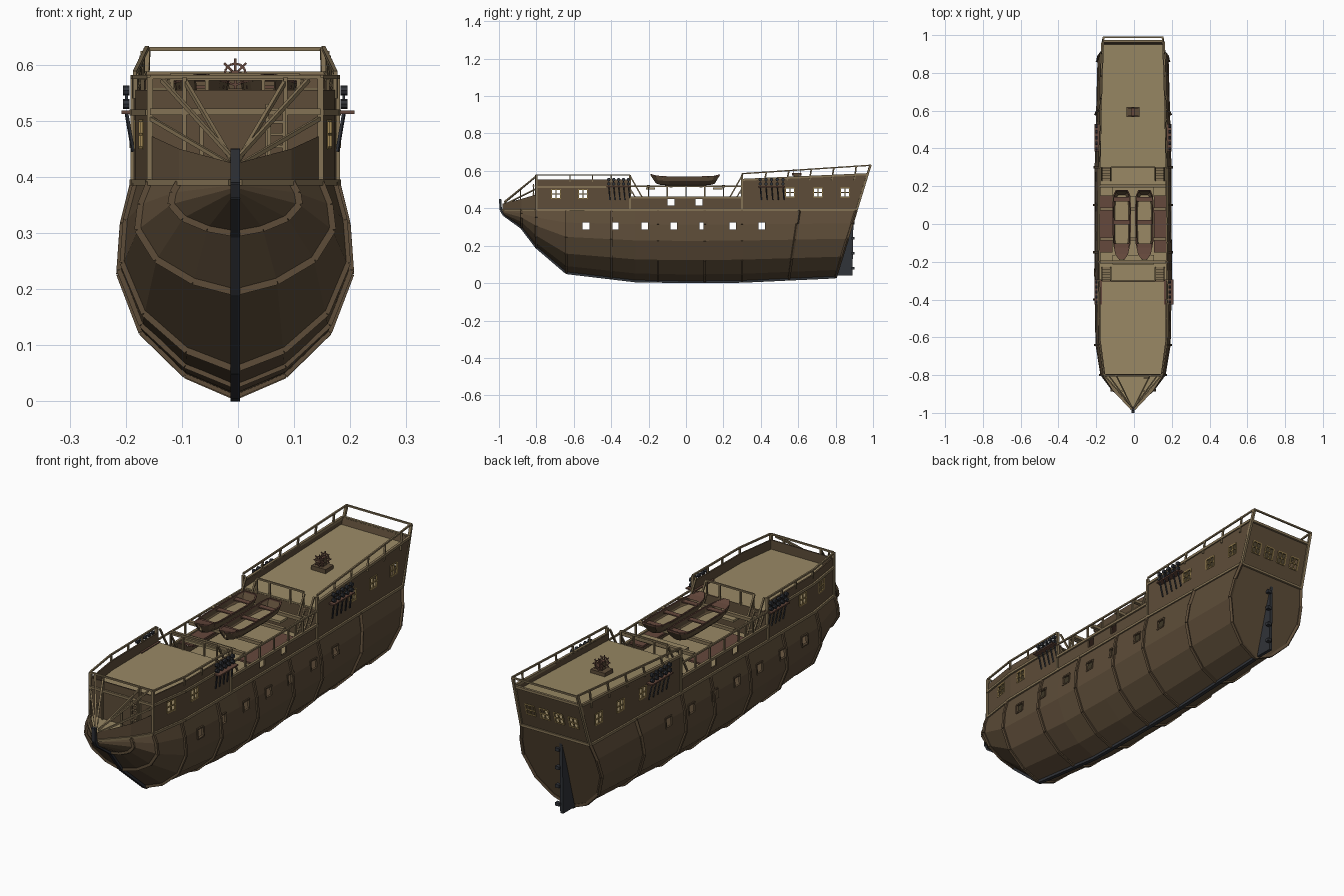
import bpy, bmesh, math
from mathutils import Vector, Matrix

if "Cube" in bpy.data.objects:
    bpy.data.objects.remove(bpy.data.objects["Cube"])

HULL = (.11, .073, .04)
DECK = (.32, .25, .13)
TRIM = (.23, .17, .09)
RED = (.13, .065, .045)
IRON = (.03, .033, .04)
GLAZE = (.36, .25, .09)
mats = {}

def new(name, bm, col):
    bmesh.ops.recalc_face_normals(bm, faces=bm.faces)
    me = bpy.data.meshes.new(name)
    bm.to_mesh(me)
    bm.free()
    ob = bpy.data.objects.new(name, me)
    bpy.context.collection.objects.link(ob)
    if col not in mats:
        mats[col] = bpy.data.materials.new("paint_%d" % len(mats))
        mats[col].diffuse_color = (*col, 1)
    me.materials.append(mats[col])
    return ob

def beams(name, pairs, w, col, h=None):
    bm = bmesh.new()
    for a, b in pairs:
        a, b = Vector(a), Vector(b)
        d = b - a
        m = Matrix.Translation((a + b) / 2) @ d.to_track_quat('Z', 'X').to_matrix().to_4x4()
        bmesh.ops.create_cube(bm, size=1, matrix=m @ Matrix.Diagonal((h or w, w, d.length, 1)))
    return new(name, bm, col)

def boxes(name, items, col):
    bm = bmesh.new()
    for x, y, z, sx, sy, sz in items:
        bmesh.ops.create_cube(bm, size=1, matrix=Matrix.Translation((x, y, z)) @ Matrix.Diagonal((sx, sy, sz, 1)))
    return new(name, bm, col)

def loft(name, rows, col, thick=0, cap=False, cutter=None):
    bm = bmesh.new()
    g = [[bm.verts.new(p) for p in r] for r in rows]
    for r, s in zip(g, g[1:]):
        for i in range(len(r) - 1):
            bm.faces.new((r[i], r[i + 1], s[i + 1], s[i]))
    if cap:
        bm.faces.new(g[-1])
    ob = new(name, bm, col)
    if thick:
        m = ob.modifiers.new("thickness", 'SOLIDIFY')
        m.thickness = thick
        m.offset = -1
    if cutter:
        m = ob.modifiers.new("openings", 'BOOLEAN')
        m.object = cutter
        m.operation = 'DIFFERENCE'
        m.solver = 'EXACT'
    return ob

def chain(pts):
    return list(zip(pts, pts[1:]))

def flip(p):
    return (-p[0], p[1], p[2])

def both(pairs):
    return pairs + [(flip(a), flip(b)) for a, b in pairs]

def lerp(table, y):
    for a, b in zip(table, table[1:]):
        if y <= b[0]:
            break
    t = (y - a[0]) / (b[0] - a[0])
    return a[1] + (b[1] - a[1]) * t

KEEL = [(-.98, .365), (-.88, .3), (-.8, .195), (-.64, .058), (-.27, .014), (0, .008), (.3, .012), (.8, .035)]
WIDTH = [(-.98, .006), (-.88, .1), (-.8, .152), (-.62, .178), (-.3, .181), (.3, .179), (.91, .166), (1, .16)]
PROFILE = [(1, .88), (.8, .97), (.57, 1), (.3, .81), (.1, .43), (0, 0)]

def w(y):
    return lerp(WIDTH, y)

def section(y, grow=0):
    k, s = lerp(KEEL, y), w(y + (.11 if y > .75 else 0)) / .88 + grow
    half = [(s * f, y + u * .11 * max(0, (y - .3) / .5), k + (.39 - k) * u - grow * (1 - u)) for u, f in PROFILE]
    return half + [flip(p) for p in half[-2::-1]]

# cutters for gun ports and windows
ports = [(y, .305, .036) for y in (-.535, -.38, -.22, -.065, .09, .25, .405)]
ports += [(-.08, .433, .036), (.07, .433, .036)]
wins = [(-.695, .476), (-.55, .476), (.555, .485), (.705, .485), (.85, .485)]
stern_wins = (-.105, -.035, .035, .105)
cut = boxes("opening_cutter", [(0, y, z, .6, s, s) for y, z, s in ports]
            + [(0, y, z, .6, .045, .045) for y, z in wins]
            + [(x, .95, .48, .04, .09, .045) for x in stern_wins], IRON)
cut.hide_render = True
cut.hide_viewport = True
cut.display_type = 'WIRE'

# lower hull, ribs, port frames
loft("hull", [section(y) for y, _ in KEEL], HULL, .007, True, cut)
ribs = []
for y in (-.88, -.8, -.64, -.4, -.15, .1, .3, .55, .8):
    ribs += chain(section(y, .001))
beams("hull_ribs", ribs, .012, HULL)
frames = []
for y, z, s in ports[:7]:
    h, x = s / 2 + .003, w(y) / .88 * .978
    c = [(x, y - h, z - h), (x, y + h, z - h), (x - .003, y + h, z + h), (x - .003, y - h, z + h)]
    frames += chain(c + c[:1])
beams("port_frames", both(frames), .006, HULL)

# keel, stem and rudder
spine = [(0, -.994, .45), (0, -.99, .39), (0, -.975, .365)] + [(0, y, max(.006, z - .004)) for y, z in KEEL[1:]]
beams("keel", chain(spine), .017, IRON, .012)
rud = [(.808, .04), (.89, .04), (.895, .33), (.9, .37)]
loft("rudder", [[(-.007, y, z) for y, z in rud[:2]], [(-.007, y, z) for y, z in rud[:1:-1]]], IRON).modifiers.new("t", 'SOLIDIFY').thickness = .014
boxes("rudder_hinges", [(0, .893, z, .02, .018, .014) for z in (.08, .16, .24, .32)], IRON)

# upper walls
def ring(ys, z, end_y=None):
    p = [(w(y), y, z(y) if callable(z) else z) for y in ys]
    return p + [flip(q) for q in p[::-1]]

fys = (-.3, -.62, -.8)
loft("forecastle_walls", [ring(fys, .39), ring(fys, .555)], HULL, .007, False, cut)
pb = [(w(.3), .3, .39), (w(.91), .91, .39)]
pt = [(w(.3), .3, .553), (w(.96), .966, .582)]
loft("sterncastle_walls", [pb + [flip(q) for q in pb[::-1]], pt + [flip(q) for q in pt[::-1]]], HULL, .007, False, cut)
for side, name in ((1, "right"), (-1, "left")):
    loft("waist_wall_" + name, [[(side * w(y), y, z) for y in (-.3, .3)] for z in (.39, .455)], HULL, .007, False, cut)
bow = [(-.8, .47), (-.88, .45), (-.98, .42)]
loft("bow_bulwark", [ring([y for y, _ in bow], .39), ring([y for y, _ in bow], lambda y: lerp(bow, y))], HULL)
boxes("bulkheads", [(0, -.303, .452, .35, .008, .124), (0, .303, .455, .35, .008, .13)], HULL)

# decks
def deck(name, ys, z):
    loft(name, [[(-w(y) + .005, y, z(y)), (w(y) - .005, y, z(y))] for y in ys], DECK, .006)

poop_z = lambda y: .52 + (y - .3) * .05
deck("main_deck", (-.97, -.88, -.8, -.62, -.3, .3, .905), lambda y: .388)
deck("forecastle_deck", (-.795, -.62, -.3), lambda y: .514)
deck("stern_deck", (.3, .95), poop_z)
boxes("gangways", [(s * .142, 0, .455, .064, .3, .008) for s in (1, -1)], RED)
boxes("waist_platforms", [(0, y, .506, .22, .05, .01) for y in (-.19, .17)], DECK)
boxes("boat_skids", [(0, y, .517, .35, .016, .014) for y in (-.2, -.08, .08, .2)], TRIM)

# trim mouldings and corner posts
side_line = lambda ys, z: [(w(y) + .002, y, z) for y in ys]
wale = chain(side_line((-.98, -.88, -.8, -.62, -.3, .3, .91), .39))
trim = wale + chain(side_line((-.8, -.62, -.3), .515)) + chain(side_line((-.3, .3), .457))
trim += [((w(.3), .3, .552), (w(.96), .966, .582))]
trim += [((w(y), y, .39), (w(y), y, .578)) for y in (-.8, -.3, .3)]
trim += [((w(.91), .912, .39), (.157, .985, .628))]
trim += [((0, -.803, .516), (w(-.8), -.803, .516)), ((0, .912, .39), (w(.91), .912, .39)), ((0, .968, .582), (w(.96), .968, .582))]
beams("trim", both(trim), .011, TRIM)

# handrails with posts
rail = chain(side_line((-.8, -.62, -.3), .578)) + chain(side_line((-.3, .3), .518))
rail += [((w(.3), .3, .585), (.157, .988, .63)), ((0, .988, .628), (.16, .988, .628))]
rail += [((0, -.8, .578), (w(-.8), -.8, .578)), ((0, .3, .582), (.115, .3, .582)), ((0, -.3, .575), (.115, -.3, .575))]
for y in (-.62, -.5, -.4):
    rail.append(((w(y), y, .54), (w(y), y, .578)))
for y in (-.2, -.1, 0, .1, .2):
    rail.append(((w(y), y, .455), (w(y), y, .518)))
for y in (.42, .54, .66, .78, .9):
    rail.append(((w(y), y, .55), (w(y) - .002, y + .01, .585 + (y - .3) * .065)))
for x in (.05, .113):
    rail += [((x, .3, .515), (x, .3, .582)), ((x, -.3, .51), (x, -.3, .575)), ((x + .04, -.8, .52), (x + .04, -.8, .578))]
# bow head rails and stair rails
rail += [((.006, -.97, .435), (.13, -.8, .572)), ((.006, -.97, .42), (w(-.8), -.8, .505)), ((.006, -.97, .43), (.09, -.8, .572))]
rail += [((.09, -.805, .39), (.09, -.805, .578)), ((.06, -.885, .41), (.06, -.885, .5))]
for s in (1, -1):
    rail += [((x, s * .3, .575), (x, s * .235, .46)) for x in (.118, .165)]
    rail += [((x, s * .235, .39), (x, s * .235, .46)) for x in (.118, .165)]
beams("railings", both(rail), .007, TRIM)

# stairs and bow ladder
steps = [(sx * .141, sy * (.3 - .013 * i), .505 - .023 * i, .045, .013, .006) for i in range(6) for sx in (1, -1) for sy in (1, -1)]
steps += [(.072, -.815, .41 + .022 * i, .03, .01, .005) for i in range(6)]
boxes("stair_treads", steps, TRIM)
strings = both([((x, s * .302, .51), (x, s * .23, .39)) for x in (.118, .165) for s in (1, -1)])
beams("stair_sides", strings + [((x, -.815, .39), (x, -.815, .53)) for x in (.057, .087)], .006, TRIM)

# window bars
bars = []
for y, z in wins:
    h = .024
    P = lambda a, b: (w(y + a) - .001, y + a, z + b)
    c = [P(-h, -h), P(h, -h), P(h, h), P(-h, h)]
    bars += chain(c + c[:1]) + [(P(0, -h), P(0, h)), (P(-h, 0), P(h, 0))]
for x in stern_wins[2:]:
    P = lambda a, b: (x + a, .91 + (.09 + b) * .3, .48 + b)
    c = [P(-.021, -.024), P(.021, -.024), P(.021, .024), P(-.021, .024)]
    bars += chain(c + c[:1]) + [(P(0, -.024), P(0, .024)), (P(-.021, 0), P(.021, 0))]
beams("window_bars", both(bars), .005, GLAZE)

# mast-rigging channels with deadeyes and chains
plats, eyes, rods = [], bmesh.new(), []
for y0, y1 in ((-.425, -.295), (.385, .53)):
    for s in (1, -1):
        out = .213 if s > 0 and y0 < 0 else .203
        plats.append((s * (out + .165) / 2, (y0 + y1) / 2, .515, out - .165, y1 - y0, .006))
        for i in range(5):
            y = y0 + .012 + (y1 - y0 - .024) * i / 4
            for z in (.53, .554):
                m = Matrix.Translation((s * .194, y, z)) @ Matrix.Rotation(math.pi / 2, 4, 'Y')
                bmesh.ops.create_cone(eyes, cap_ends=True, segments=8, radius1=.009, radius2=.009, depth=.012, matrix=m)
            rods += [((s * .194, y, .515), (s * .182, y + .006, .445)), ((s * .194, y, .525), (s * .193, y, .56))]
boxes("channels", plats, RED)
new("deadeyes", eyes, IRON)
beams("chain_plates", rods, .005, IRON)

# steering wheels on their stand
def circle(y, r, n=12):
    return [(r * math.cos(i * math.tau / n), y, .583 + r * math.sin(i * math.tau / n)) for i in range(n + 1)]
helm = []
for y in (.573, .613):
    helm += chain(circle(y, .019)) + [((0, y, .583), p) for p in circle(y, .028, 8)[:8]]
beams("steering_wheels", helm, .004, RED)
boxes("wheel_stand", [(0, .593, .545, .07, .055, .025), (0, .593, .57, .022, .03, .034)], HULL)
beams("wheel_drum", [((0, .568, .583), (0, .618, .583))], .014, RED)

# ship's boats
shape = [(-.188, .01, .012), (-.16, .03, .004), (-.1, .043, 0), (.08, .046, 0), (.15, .042, .003), (.178, .03, .01)]
for s, name in ((-1, "left"), (1, "right")):
    X = s * .06
    rows, rim = [], []
    for y, h, up in shape:
        prof = [(1, .568), (.9, .547), (.5, .53), (0, .525)]
        half = [(h * f, y * (.85 + .15 * (z - .525) / .043), z + up) for f, z in prof]
        rows.append([(X + a, b, c) for a, b, c in half] + [(X - a, b, c) for a, b, c in half[-2::-1]])
    loft("boat_hull_" + name, rows, HULL, .004, True)
    loft("boat_floor_" + name, [[(X - h * .8, y * .86, .543), (X + h * .8, y * .86, .543)] for y, h, _ in shape], DECK)
    rim = chain([r[0] for r in rows]) + chain([r[-1] for r in rows]) + [(rows[-1][0], rows[-1][-1])]
    beams("boat_gunwale_" + name, rim, .006, RED)
    boxes("boat_seats_" + name, [(X, y, .56, .08, .024, .005) for y in (-.115, .01, .13)], RED)
    ends = [[(X - h * .9, y, .571 + u), (X + h * .9, y, .571 + u)] for y, h, u in shape[:2]] + [[(X - .036, -.125, .57), (X + .036, -.125, .57)]]
    loft("boat_bow_deck_" + name, ends, RED)

# the ship sits slightly off the centre line
for ob in bpy.context.scene.objects:
    ob.location.x -= .005

for m in bpy.data.materials:
    if m.users and not m.is_grease_pencil:
        m.use_nodes = True
        m.node_tree.nodes["Principled BSDF"].inputs["Base Color"].default_value = m.diffuse_color
